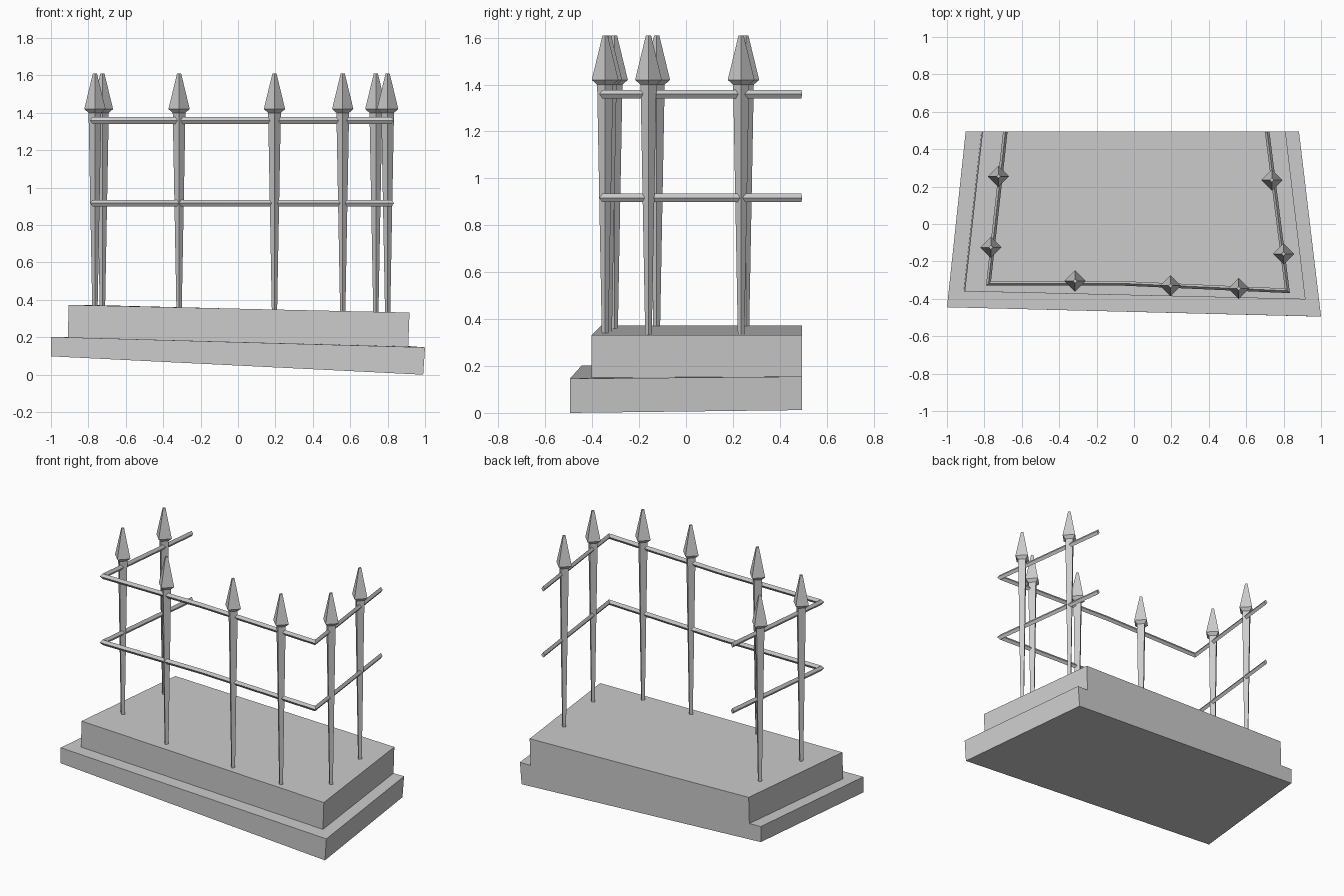
import bpy, bmesh
from mathutils import Vector

if "Cube" in bpy.data.objects:
    bpy.data.objects.remove(bpy.data.objects["Cube"])


def make_object(name, bm):
    bmesh.ops.recalc_face_normals(bm, faces=bm.faces)
    mesh = bpy.data.meshes.new(name)
    bm.to_mesh(mesh)
    bm.free()
    ob = bpy.data.objects.new(name, mesh)
    bpy.context.collection.objects.link(ob)
    return ob


def skin(bm, rings, caps=True):
    """Join equal-sized rings of verts with quads."""
    for a, b in zip(rings, rings[1:]):
        n = len(a)
        for i in range(n):
            bm.faces.new((a[i], a[(i + 1) % n], b[(i + 1) % n], b[i]))
    if caps:
        bm.faces.new(rings[0])
        bm.faces.new(rings[-1])


# Stepped, slightly crooked stone base: rings of front-left, front-right, back-right, back-left
levels = [
    [(-1.0, -.445, .098), (.99, -.495, .0), (.87, .495, .012), (-.9, .495, .098)],
    [(-1.0, -.445, .202), (1.0, -.495, .146), (.882, .495, .155), (-.9, .495, .202)],
    [(-.91, -.36, .198), (.91, -.402, .150), (.804, .495, .155), (-.815, .495, .199)],
    [(-.905, -.36, .373), (.917, -.403, .332), (.81, .495, .332), (-.81, .495, .373)],
]
bm = bmesh.new()
rings = [[bm.verts.new(p) for p in ring] for ring in levels]
for a, b in zip(rings, rings[1:]):
    for i in (3, 0, 1):
        j = (i + 1) % 4
        bm.faces.new((a[i], a[j], b[j], b[i]))
bm.faces.new(rings[0])
bm.faces.new(rings[-1])
bm.faces.new([r[2] for r in rings] + [r[3] for r in reversed(rings)])
make_object("stone_base", bm)

# Tapered diamond-section posts with spear heads: (half width, height)
profile = [(.014, .33), (.034, 1.40), (.057, 1.42), (.011, 1.61)]
posts = [(-.725, .255), (-.765, -.125), (-.315, -.305), (.195, -.33),
         (.56, -.345), (.80, -.16), (.737, .235)]
for k, (x, y) in enumerate(posts):
    bm = bmesh.new()
    skin(bm, [[bm.verts.new((x + r * dx, y + r * dy, z))
               for dx, dy in ((1, 0), (0, 1), (-1, 0), (0, -1))] for r, z in profile])
    make_object(f"fence_post_{k + 1}", bm)

# Two rails swept along the fence line with mitred corners
path = [Vector(p) for p in ((-.688, .493), (-.778, -.318), (-.05, -.318), (.82, -.357), (.712, .493))]
section = [(.012, 0), (0, .018), (-.012, 0), (0, -.018)]
for name, height in (("lower_rail", .917), ("upper_rail", 1.359)):
    bm = bmesh.new()
    rings = []
    for i, p in enumerate(path):
        d_in = (p - path[max(i - 1, 0)]).normalized() if i else (path[1] - p).normalized()
        d_out = (path[i + 1] - p).normalized() if i < len(path) - 1 else d_in
        n_in, n_out = Vector((-d_in.y, d_in.x)), Vector((-d_out.y, d_out.x))
        side = (n_in + n_out).normalized()
        side /= side.dot(n_in)
        rings.append([bm.verts.new((p.x + side.x * u, p.y + side.y * u, height + v))
                      for u, v in section])
    skin(bm, rings)
    make_object(name, bm)
